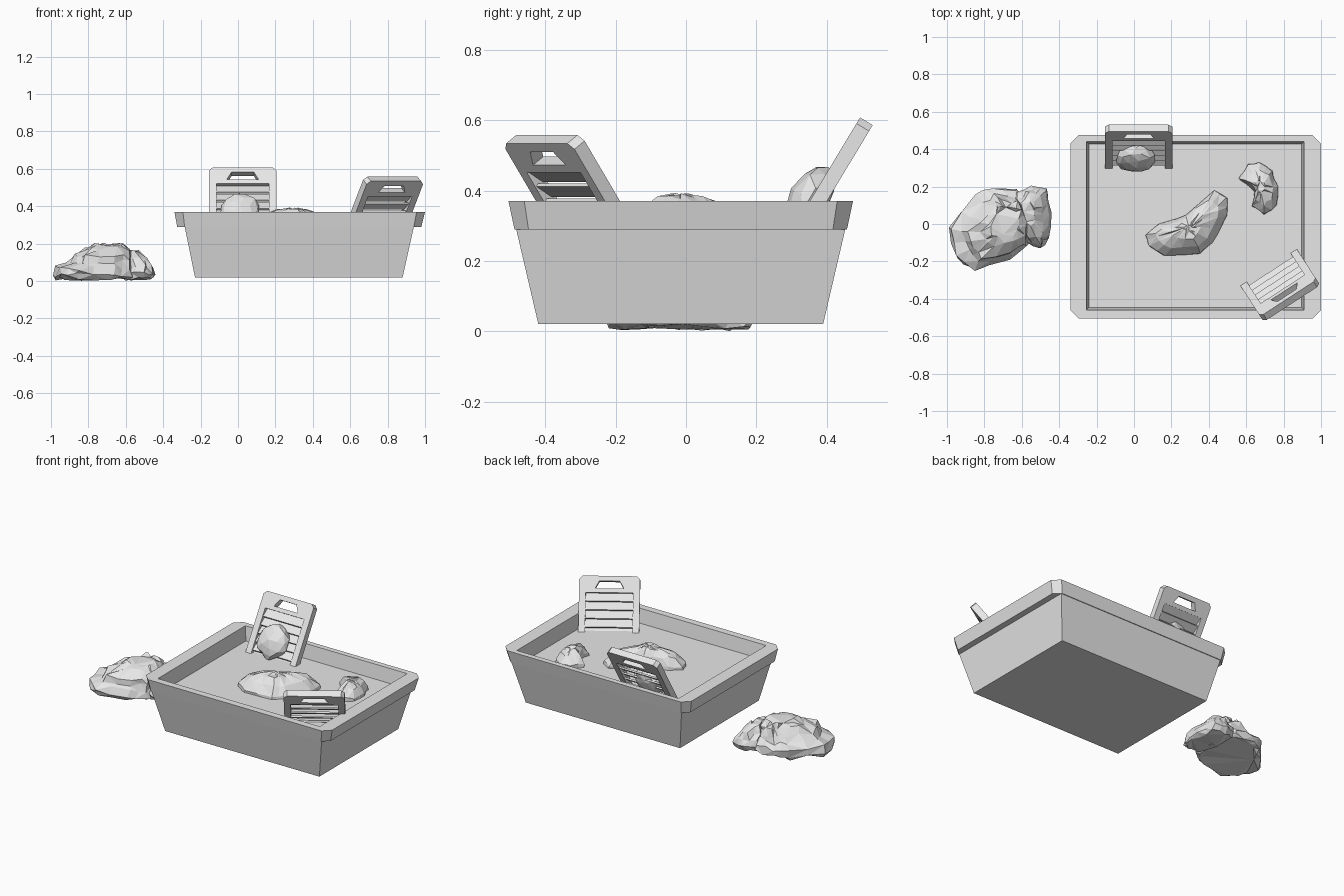
import bpy
import bmesh
import random
from math import radians
from mathutils import Matrix, Vector

random.seed(4)
if "Cube" in bpy.data.objects:
    bpy.data.objects.remove(bpy.data.objects["Cube"])

grey = bpy.data.materials.new("plain grey")
grey.use_nodes = True
colour = (0.8, 0.8, 0.8, 1)
grey.diffuse_color = colour
grey.node_tree.nodes["Principled BSDF"].inputs["Base Color"].default_value = colour


def finish(name, bm, matrix=None):
    """Clean the mesh, place it and link it as a named object."""
    bmesh.ops.remove_doubles(bm, verts=bm.verts, dist=0.0005)
    bmesh.ops.recalc_face_normals(bm, faces=bm.faces)
    mesh = bpy.data.meshes.new(name)
    bm.to_mesh(mesh)
    bm.free()
    mesh.materials.append(grey)
    obj = bpy.data.objects.new(name, mesh)
    if matrix is not None:
        obj.matrix_world = matrix
    bpy.context.collection.objects.link(obj)
    return obj


def add_loft(bm, loops):
    """Skin a stack of equal-length loops and cap both ends."""
    rings = [[bm.verts.new(p) for p in loop] for loop in loops]
    n = len(rings[0])
    for low, high in zip(rings, rings[1:]):
        for i in range(n):
            j = (i + 1) % n
            bm.faces.new((low[i], low[j], high[j], high[i]))
    bm.faces.new(rings[0][::-1])
    bm.faces.new(rings[-1])


def rect(x0, x1, y0, y1, z, c=0.0):
    """Rectangle loop with corners cut by c."""
    return [(x0 + c, y0, z), (x1 - c, y0, z), (x1, y0 + c, z), (x1, y1 - c, z),
            (x1 - c, y1, z), (x0 + c, y1, z), (x0, y1 - c, z), (x0, y0 + c, z)]


def add_prism(bm, points, z0, z1):
    add_loft(bm, [[(x, y, z) for x, y in points] for z in (z0, z1)])


def add_bar(bm, half, v0, v1, z0, z1):
    add_prism(bm, [(-half, v0), (half, v0), (half, v1), (-half, v1)], z0, z1)


# Tapered bin with an overhanging rim
bm = bmesh.new()
add_loft(bm, [
    rect(-0.23, 0.88, -0.42, 0.39, 0.02),
    rect(-0.285, 0.94, -0.483, 0.453, 0.29),
    rect(-0.325, 0.98, -0.488, 0.458, 0.29, 0.04),
    rect(-0.34, 1.0, -0.505, 0.475, 0.37, 0.045),
    rect(-0.255, 0.91, -0.46, 0.44, 0.37),
    rect(-0.24, 0.895, -0.445, 0.425, 0.27),
])
finish("bin", bm)

# Level sand filling
bm = bmesh.new()
add_loft(bm, [rect(-0.243, 0.898, -0.448, 0.428, z) for z in (0.265, 0.28)])
finish("sand", bm)


# Slatted scoop heads stuck into the sand
def scoop(name, origin, turn, tilt):
    bm = bmesh.new()
    back = -0.042
    rail = [(0.18, -0.02), (0.16, 0), (0.14, 0), (0.14, -0.46), (0.18, -0.46)]
    post = [(0.06, -0.03), (0.14, -0.03), (0.14, -0.075), (0.085, -0.075)]
    for side in (-1, 1):
        for shape in (rail, post):
            add_prism(bm, [(side * x, y) for x, y in shape], back, 0)
    add_bar(bm, 0.14, -0.03, 0, back, 0)
    add_bar(bm, 0.14, -0.1, -0.075, back, 0)
    # overlapping tilted slats
    for i in range(7):
        slat = bmesh.new()
        add_bar(slat, 0.142, -0.03, 0.03, -0.005, 0.005)
        place = Matrix.Translation((0, -0.125 - 0.052 * i, back / 2))
        slat.transform(place @ Matrix.Rotation(radians(-25), 4, 'X'))
        part = bpy.data.meshes.new("slat")
        slat.to_mesh(part)
        slat.free()
        bm.from_mesh(part)
        bpy.data.meshes.remove(part)
    matrix = (Matrix.Translation(origin) @ Matrix.Rotation(radians(turn), 4, 'Z')
              @ Matrix.Rotation(radians(tilt), 4, 'X'))
    finish(name, bm, matrix)


scoop("back_scoop", (0.025, 0.495, 0.608), 0, 59)
scoop("corner_scoop", (0.826, -0.396, 0.558), -147, 55)


# Faceted clumps built from an outline shrunk level by level
def clump(name, outline, levels, jitter):
    points = []
    for a, b in zip(outline, outline[1:] + outline[:1]):
        a, b = Vector(a), Vector(b)
        points += [a, (a + b) / 2]
    centre = sum(points, Vector((0, 0))) / len(points)
    loops = []
    for z, scale, dx, dy in levels:
        loop = []
        for p in points:
            q = centre + (p - centre) * scale + Vector((dx, dy))
            wobble = [random.uniform(-jitter, jitter) for _ in range(3)]
            loop.append((q.x + wobble[0], q.y + wobble[1], max(0, z + wobble[2])))
        loops.append(loop)
    bm = bmesh.new()
    add_loft(bm, loops)
    bmesh.ops.triangulate(bm, faces=bm.faces)
    finish(name, bm)


clump("large_mound",
      [(0.06, -0.06), (0.13, 0.0), (0.28, 0.05), (0.43, 0.18), (0.5, 0.14),
       (0.5, 0.05), (0.42, -0.1), (0.35, -0.16), (0.16, -0.17), (0.08, -0.12)],
      [(0.26, 1, 0, 0), (0.3, 0.97, 0, 0), (0.35, 0.75, 0, 0),
       (0.38, 0.4, 0, 0), (0.388, 0.12, 0, 0)], 0.006)
clump("small_mound",
      [(0.56, 0.25), (0.61, 0.32), (0.67, 0.33), (0.74, 0.29), (0.77, 0.2),
       (0.77, 0.1), (0.7, 0.05), (0.63, 0.09), (0.64, 0.17)],
      [(0.26, 1, 0, 0), (0.3, 0.95, 0, 0), (0.34, 0.65, 0, 0),
       (0.36, 0.25, 0, 0)], 0.006)

# Spilled clumps beside the bin
clump("spilled_clump",
      [(-1.0, -0.03), (-0.84, 0.16), (-0.76, 0.2), (-0.62, 0.19), (-0.54, 0.05),
       (-0.56, -0.12), (-0.66, -0.19), (-0.87, -0.25), (-0.95, -0.18)],
      [(0.012, 0.85, 0, 0), (0.03, 0.98, 0, 0), (0.07, 0.95, 0, 0),
       (0.1, 0.78, 0.02, 0), (0.135, 0.72, 0.03, 0),
       (0.17, 0.55, 0.06, 0.02), (0.195, 0.38, 0.07, 0.03)], 0.013)
clump("spilled_clump_end",
      [(-0.64, 0.17), (-0.55, 0.21), (-0.46, 0.19), (-0.45, 0.05),
       (-0.45, -0.08), (-0.5, -0.13), (-0.58, -0.1)],
      [(0.012, 0.85, 0, 0), (0.04, 1, 0, 0), (0.08, 0.9, 0, 0),
       (0.12, 0.7, -0.02, 0), (0.16, 0.4, -0.04, 0.02)], 0.01)

# Clump resting on the back scoop
bm = bmesh.new()
bmesh.ops.create_icosphere(bm, subdivisions=2, radius=1)
for v in bm.verts:
    v.co *= random.uniform(0.88, 1.08)
bm.transform(Matrix.Translation((0.01, 0.35, 0.375))
             @ Matrix.Rotation(radians(59), 4, 'X')
             @ Matrix.Diagonal((0.105, 0.115, 0.06, 1)))
finish("scooped_clump", bm)
